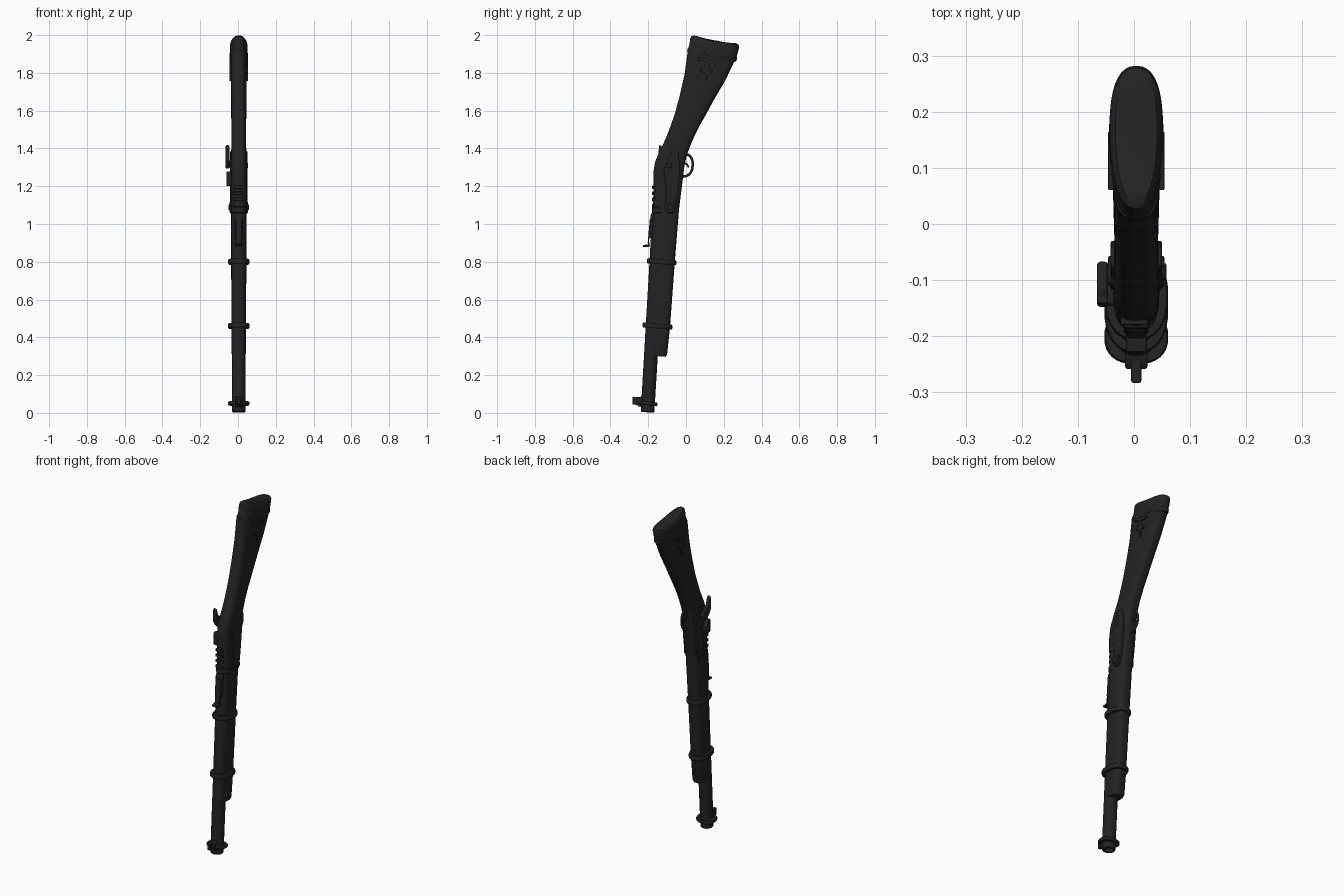
import bpy, bmesh, math
from mathutils import Vector

CX = 0.004  # the body sits slightly off centre because of the side hammer
mat = bpy.data.materials.new("charcoal black")
mat.diffuse_color = (0.017, 0.017, 0.017, 1)


def finish(name, bm, bevel=0.0):
    bmesh.ops.recalc_face_normals(bm, faces=bm.faces)
    me = bpy.data.meshes.new(name)
    bm.to_mesh(me)
    bm.free()
    me.materials.append(mat)
    ob = bpy.data.objects.new(name, me)
    bpy.context.collection.objects.link(ob)
    if bevel:
        m = ob.modifiers.new("bevel", 'BEVEL')
        m.width, m.segments, m.limit_method = bevel, 2, 'ANGLE'
    bpy.ops.object.select_all(action='DESELECT')
    ob.select_set(True)
    bpy.context.view_layer.objects.active = ob
    bpy.ops.object.shade_smooth_by_angle(angle=math.radians(35))
    return ob


def loft(name, sections, power=2.0, n=32, egg=0.0, warp=None):
    """Sections: (front y, front z, back y, back z, half width)."""
    bm, rings = bmesh.new(), []
    for fy, fz, by, bz, hw in sections:
        ring = []
        for i in range(n):
            a = 2 * math.pi * i / n
            c, s = math.cos(a), math.sin(a)
            u = math.copysign(abs(c) ** (2 / power), c)
            v = math.copysign(abs(s) ** (2 / power), s)
            p = Vector((CX + v * hw * (1 + egg * u), (fy + by) / 2 + u * (by - fy) / 2,
                        (fz + bz) / 2 + u * (bz - fz) / 2))
            if warp:
                p.z += warp(p)
            ring.append(bm.verts.new(p))
        rings.append(ring)
    for a, b in zip(rings, rings[1:]):
        for i in range(n):
            j = (i + 1) % n
            bm.faces.new((a[i], a[j], b[j], b[i]))
    bm.faces.new(rings[0])
    bm.faces.new(rings[-1])
    return finish(name, bm)


def plate(name, pts, x0, x1, bevel=0.004):
    """Side outline in (y, z) extruded from x0 to x1."""
    bm = bmesh.new()
    f = bm.faces.new([bm.verts.new((CX + x0, y, z)) for y, z in pts])
    r = bmesh.ops.extrude_face_region(bm, geom=[f])
    verts = [g for g in r["geom"] if isinstance(g, bmesh.types.BMVert)]
    bmesh.ops.translate(bm, verts=verts, vec=(x1 - x0, 0, 0))
    return finish(name, bm, bevel)


def disc(name, y, z, r, x0, x1):
    return plate(name, [(y + r * math.cos(t * math.pi / 10), z + r * math.sin(t * math.pi / 10))
                        for t in range(20)], x0, x1, 0.003)


def axis(z):  # y of the tilted barrel centre line
    return -0.204 + 0.06 * z


def around(z, r, hw=None):  # round section square to the barrel
    return (axis(z) - r, z + 0.06 * r, axis(z) + r, z - 0.06 * r, hw or r)


# Wooden stock: butt, wrist and lock area
loft("stock", [
    (0.010, 1.92, 0.258, 1.865, 0.043), (-0.008, 1.79, 0.208, 1.76, 0.042),
    (-0.033, 1.68, 0.155, 1.67, 0.041), (-0.060, 1.58, 0.103, 1.575, 0.040),
    (-0.085, 1.51, 0.064, 1.505, 0.039), (-0.108, 1.45, 0.033, 1.44, 0.039),
    (-0.140, 1.385, 0.006, 1.37, 0.040), (-0.163, 1.33, -0.008, 1.31, 0.041),
    (-0.172, 1.28, -0.014, 1.26, 0.042), (-0.172, 1.20, -0.023, 1.19, 0.042),
    (-0.168, 1.08, -0.038, 1.07, 0.041)], power=3.2, n=40)

# Fore-end under the barrel
loft("fore_end", [
    (-0.165, 1.10, -0.036, 1.09, 0.041), (-0.182, 0.80, -0.060, 0.79, 0.040),
    (-0.205, 0.46, -0.085, 0.45, 0.039), (-0.212, 0.32, -0.100, 0.31, 0.038),
    (-0.208, 0.305, -0.106, 0.297, 0.034)], power=3.2)

# Butt cap with a lower lip and a saddle-shaped end
def dip(p):
    t = (p.y - 0.03) / 0.24
    return -0.013 * math.sin(math.pi * min(1, max(0, t))) if p.z > 1.93 - 0.2 * (p.y - 0.03) else 0

loft("butt_cap", [
    (0.008, 1.910, 0.262, 1.858, 0.044), (0.006, 1.915, 0.268, 1.866, 0.048),
    (0.008, 1.928, 0.270, 1.880, 0.048), (0.012, 1.932, 0.268, 1.885, 0.045),
    (0.018, 1.950, 0.275, 1.910, 0.047), (0.022, 1.980, 0.282, 1.937, 0.047),
    (0.027, 1.993, 0.278, 1.950, 0.044), (0.040, 2.000, 0.264, 1.959, 0.037),
    (0.060, 1.999, 0.240, 1.964, 0.025), (0.080, 1.996, 0.215, 1.969, 0.010)],
    power=2.4, n=40, egg=0.1, warp=dip)

# Barrel with hollow muzzle
loft("barrel", [around(0.12, 0.022), around(0.003, 0.022), around(0.003, 0.032),
                around(0.008, 0.036), around(0.70, 0.037), around(1.05, 0.038),
                around(1.26, 0.038)])
loft("breech_ring", [around(1.055, 0.037), around(1.06, 0.041), around(1.085, 0.041),
                     around(1.09, 0.037)])

# Bands clamping barrel and fore-end, plus the muzzle band
for name, z, y0, y1 in (("rear_band", 0.80, -0.207, -0.050), ("front_band", 0.46, -0.230, -0.072),
                        ("muzzle_band", 0.05, -0.250, -0.152)):
    h = 0.013 if z > 0.1 else 0.009
    loft(name, [(y0 + i, z + 0.005 + d, y1 - i, z - 0.005 + d, 0.057 - i)
                for i, d in ((0.014, -h), (0.003, -h), (0, -h * 0.5), (0, h * 0.5),
                             (0.003, h), (0.014, h))], power=2.4)

# Front sight block and blade
plate("front_sight_base", [(-0.225, 0.03), (-0.258, 0.035), (-0.258, 0.08), (-0.225, 0.09)], -0.02, 0.02)
plate("front_sight_blade", [(-0.24, 0.04), (-0.283, 0.045), (-0.283, 0.085), (-0.24, 0.085)], -0.009, 0.009, 0.003)

# Rear sight: base, hinged leaf and raised notch
plate("rear_sight_base", [(-0.165, 1.06), (-0.186, 1.055), (-0.196, 0.93), (-0.18, 0.92)], -0.022, 0.022)
plate("rear_sight_leaf", [(-0.185, 1.03), (-0.191, 1.03), (-0.203, 0.90), (-0.197, 0.89)], -0.016, 0.016, 0.002)
plate("rear_sight_notch", [(-0.195, 0.905), (-0.200, 0.893), (-0.228, 0.888), (-0.228, 0.878), (-0.19, 0.880)],
      -0.018, 0.018, 0.002)

# Small breech fittings along the top of the action
for i in range(4):
    z = 1.09 + i * 0.032
    plate("breech_rib", [(-0.15, z), (-0.180, z), (-0.180, z + 0.017), (-0.15, z + 0.017)], -0.028, 0.02, 0.003)

# Side plates, screws and butt ornaments on both sides
LOCK = [(-0.075, 1.385), (-0.042, 1.385), (-0.030, 1.29), (-0.044, 1.16), (-0.055, 1.085),
        (-0.070, 1.055), (-0.100, 1.058), (-0.112, 1.085), (-0.105, 1.16), (-0.118, 1.29)]
SPEAR = [(0.060, 1.885), (0.165, 1.862), (0.160, 1.845), (0.122, 1.850), (0.120, 1.825), (0.140, 1.812),
         (0.136, 1.795), (0.118, 1.800), (0.108, 1.755), (0.098, 1.800), (0.078, 1.805),
         (0.078, 1.825), (0.098, 1.830), (0.100, 1.858), (0.062, 1.868)]
for tag, s in (("left", -1), ("right", 1)):
    plate("lock_plate_" + tag, LOCK, s * 0.03, s * 0.046)
    disc("front_screw_" + tag, -0.085, 1.088, 0.028, s * 0.04, s * 0.050)
    disc("front_screw_head_" + tag, -0.085, 1.088, 0.015, s * 0.04, s * 0.054)
    disc("rear_screw_" + tag, -0.088, 1.31, 0.014, s * 0.04, s * 0.050)
    plate("butt_ornament_" + tag, SPEAR, s * 0.03, s * 0.050, 0.002)

# Side hammer and the bolster it strikes
plate("hammer", [(-0.142, 1.420), (-0.128, 1.412), (-0.118, 1.372), (-0.085, 1.350), (-0.066, 1.325),
                 (-0.072, 1.300), (-0.105, 1.292), (-0.128, 1.312), (-0.148, 1.345), (-0.146, 1.375)],
      -0.070, -0.050, 0.006)
disc("hammer_pivot", -0.092, 1.318, 0.018, -0.066, -0.035)
plate("bolster", [(-0.145, 1.20), (-0.105, 1.20), (-0.095, 1.235), (-0.110, 1.275), (-0.145, 1.28)],
      -0.066, -0.035, 0.007)


# Trigger guard and trigger as bent rods
def rod(name, pts, r):
    cu = bpy.data.curves.new(name, 'CURVE')
    cu.dimensions, cu.bevel_depth, cu.bevel_resolution, cu.use_fill_caps = '3D', r, 3, True
    sp = cu.splines.new('BEZIER')
    sp.bezier_points.add(len(pts) - 1)
    for b, (y, z) in zip(sp.bezier_points, pts):
        b.co = (CX, y, z)
        b.handle_left_type = b.handle_right_type = 'AUTO'
    cu.materials.append(mat)
    bpy.context.collection.objects.link(bpy.data.objects.new(name, cu))


rod("trigger_guard", [(-0.012, 1.368), (0.012, 1.366), (0.030, 1.345), (0.035, 1.315),
                      (0.026, 1.275), (0.005, 1.256), (-0.03, 1.250)], 0.007)
rod("trigger", [(-0.015, 1.325), (0.002, 1.318), (0.014, 1.300)], 0.005)
